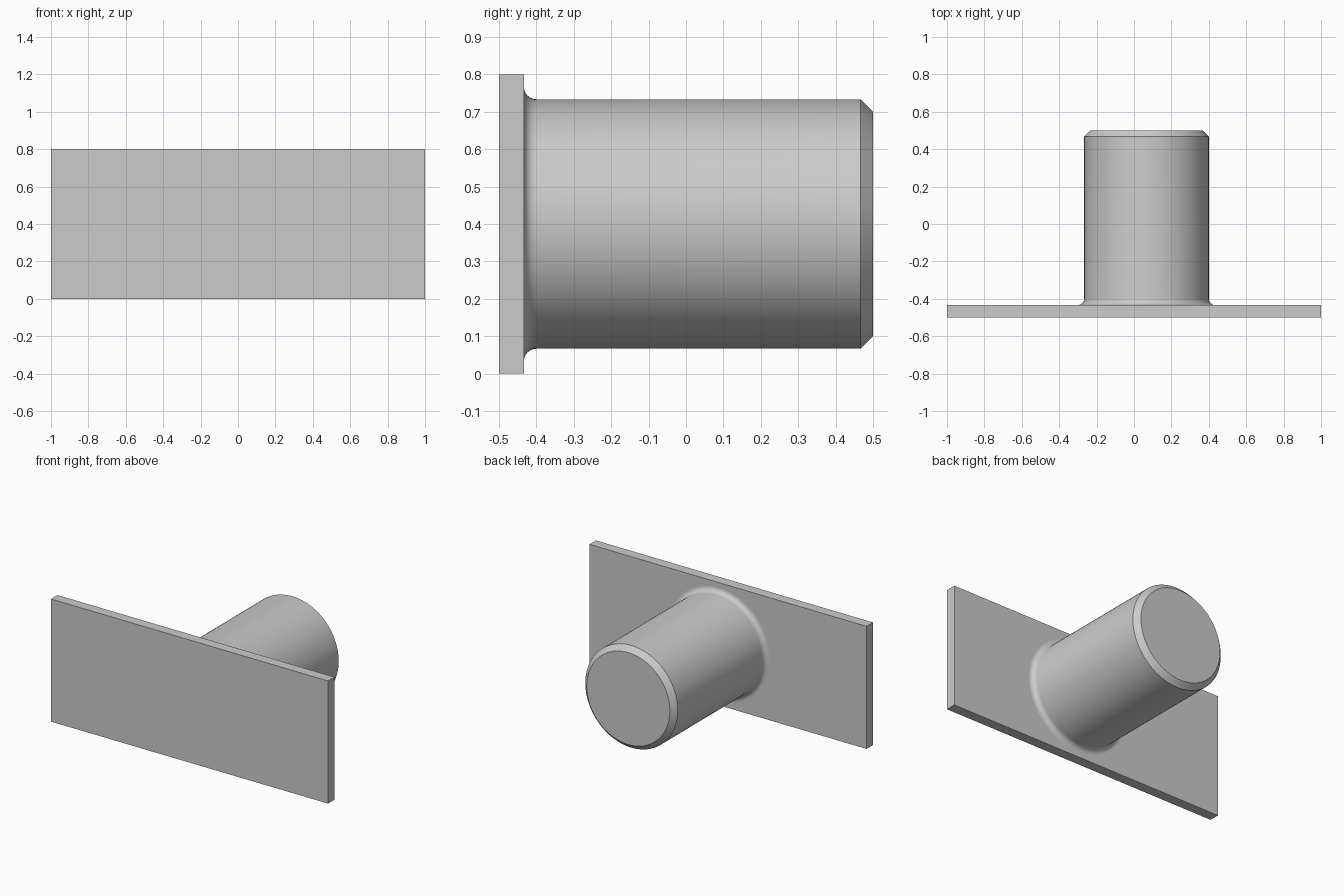
import bpy, bmesh, math
from mathutils import Matrix, Vector

default = bpy.data.objects.get("Cube")
if default:
    bpy.data.objects.remove(default, do_unlink=True)

grey = bpy.data.materials.new("plain grey")
grey.use_nodes = True
colour = (0.6, 0.6, 0.6, 1)
grey.diffuse_color = colour
grey.node_tree.nodes["Principled BSDF"].inputs["Base Color"].default_value = colour

WIDTH, HEIGHT, FRONT, BACK = 2.0, 0.8, -0.5, 0.5
THICK = 1 / 15
PLATE_BACK = FRONT + THICK
RADIUS, BLEND = 1 / 3, 1 / 30
SEGMENTS = 96


def add_object(name, bm):
    mesh = bpy.data.meshes.new(name)
    bmesh.ops.recalc_face_normals(bm, faces=bm.faces)
    bm.to_mesh(mesh)
    bm.free()
    mesh.materials.append(grey)
    obj = bpy.data.objects.new(name, mesh)
    bpy.context.collection.objects.link(obj)
    return obj


# Flat rectangular plate
bm = bmesh.new()
bmesh.ops.create_cube(bm, size=1)
bmesh.ops.scale(bm, vec=(WIDTH, THICK, HEIGHT), verts=bm.verts)
bmesh.ops.translate(bm, vec=(0, FRONT + THICK / 2, HEIGHT / 2), verts=bm.verts)
add_object("mounting_plate", bm)

# Round boss profile: buried root, concave fillet, straight wall, chamfer
profile = [(RADIUS + BLEND, PLATE_BACK - BLEND)]
for i in range(9):
    a = math.pi / 2 * i / 8
    profile.append((RADIUS + BLEND * (1 - math.sin(a)),
                    PLATE_BACK + BLEND * (1 - math.cos(a))))
profile += [(RADIUS, BACK - BLEND), (RADIUS - BLEND, BACK)]

# Sweep the profile around the off-centre boss axis and cap both ends
bm = bmesh.new()
axis = Vector((1 / 15, 0, HEIGHT / 2))
rings = []
for r, y in profile:
    ring = []
    for s in range(SEGMENTS):
        a = math.tau * s / SEGMENTS
        ring.append(bm.verts.new(axis + Vector((r * math.cos(a), y, r * math.sin(a)))))
    rings.append(ring)
for low, high in zip(rings, rings[1:]):
    for s in range(SEGMENTS):
        t = (s + 1) % SEGMENTS
        bm.faces.new((low[s], low[t], high[t], high[s]))
bm.faces.new(rings[0])
bm.faces.new(rings[-1])
boss = add_object("round_boss", bm)

# Smooth the round wall, keep chamfer edges crisp
bpy.ops.object.select_all(action="DESELECT")
boss.select_set(True)
bpy.context.view_layer.objects.active = boss
bpy.ops.object.shade_smooth_by_angle(angle=math.radians(30))
